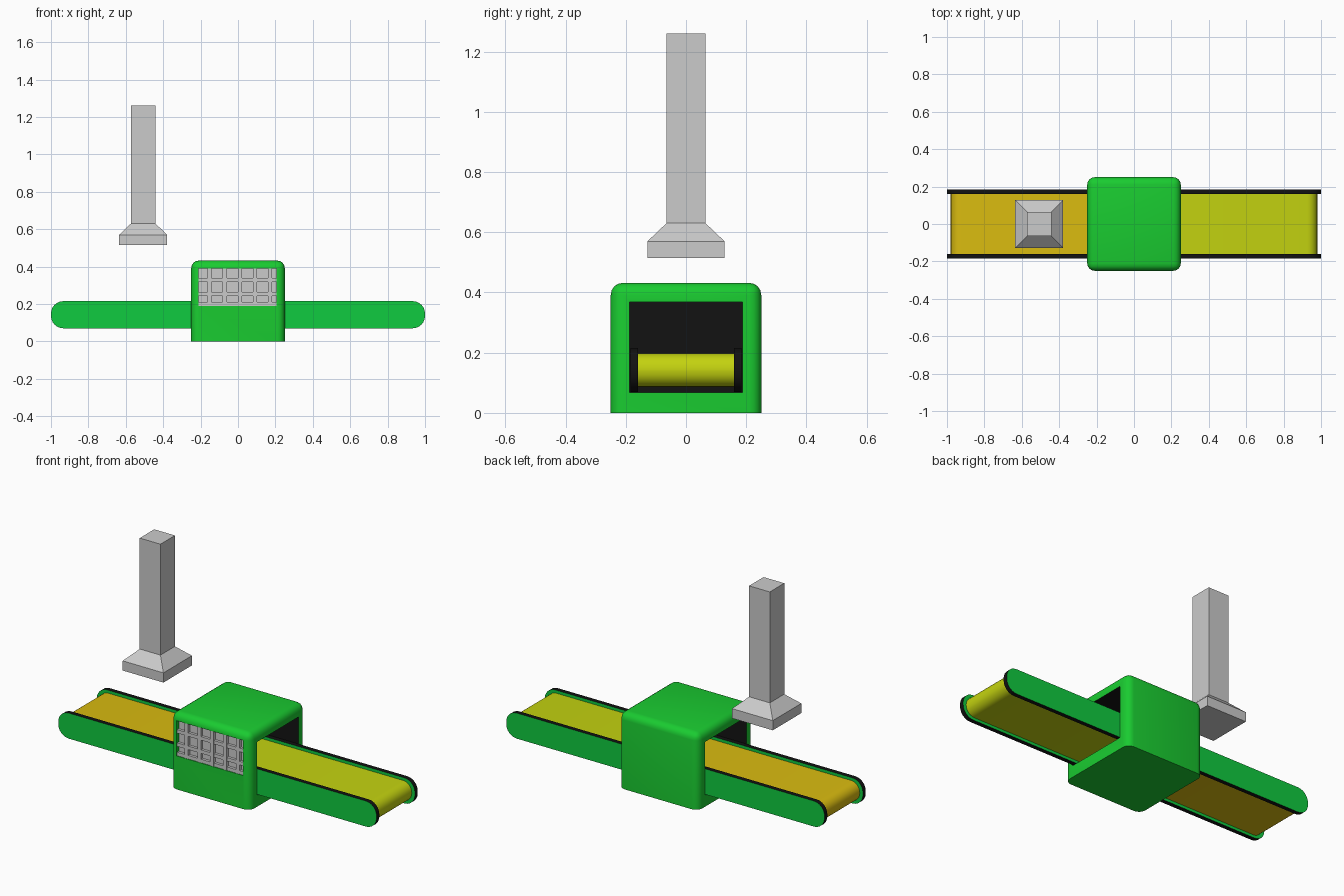
import bpy, bmesh, math
from mathutils import Matrix

if "Cube" in bpy.data.objects:
    bpy.data.objects.remove(bpy.data.objects["Cube"])


def mat(name, r, g, b):
    m = bpy.data.materials.new(name)
    m.diffuse_color = (r, g, b, 1)
    m.use_nodes = True
    m.node_tree.nodes["Principled BSDF"].inputs["Base Color"].default_value = m.diffuse_color
    return m


GREEN = mat("green", 0.01, 0.6, 0.03)
RAIL = mat("rail_green", 0.005, 0.6, 0.05)
BLACK = mat("black", 0.006, 0.006, 0.006)
ORANGE = mat("belt_in", 0.7, 0.5, 0.005)
LIME = mat("belt_out", 0.55, 0.65, 0.005)


def finish(name, bm, mats=(), smooth=False):
    bmesh.ops.recalc_face_normals(bm, faces=bm.faces)
    me = bpy.data.meshes.new(name)
    bm.to_mesh(me)
    bm.free()
    for m in mats:
        me.materials.append(m)
    ob = bpy.data.objects.new(name, me)
    bpy.context.collection.objects.link(ob)
    if smooth:
        smooth_by_angle(ob)
    return ob


def smooth_by_angle(ob):
    bpy.ops.object.select_all(action='DESELECT')
    ob.select_set(True)
    bpy.context.view_layer.objects.active = ob
    bpy.ops.object.shade_smooth_by_angle(angle=math.radians(35))


def cube(bm, x0, x1, y0, y1, z0, z1):
    m = Matrix.Translation(((x0 + x1) / 2, (y0 + y1) / 2, (z0 + z1) / 2))
    m = m @ Matrix.Diagonal((x1 - x0, y1 - y0, z1 - z0, 1))
    return bmesh.ops.create_cube(bm, size=1, matrix=m)["verts"]


def round_end(x, z0, z1, r, n=6):
    """Points up the rounded +x end of a bar, bottom to top."""
    arc = [math.pi / 2 * i / n for i in range(n + 1)]
    low = [(x - r + r * math.sin(a), z0 + r - r * math.cos(a)) for a in arc]
    return low + [(px, z0 + z1 - pz) for px, pz in reversed(low)]


def extrude_y(pts, y0, y1):
    bm = bmesh.new()
    face = bm.faces.new([bm.verts.new((x, y0, z)) for x, z in pts])
    ext = bmesh.ops.extrude_face_region(bm, geom=[face])["geom"]
    bmesh.ops.translate(bm, vec=(0, y1 - y0, 0),
                        verts=[v for v in ext if isinstance(v, bmesh.types.BMVert)])
    # the source face may be dropped by the extrude: close both ends
    bmesh.ops.holes_fill(bm, edges=[e for e in bm.edges if e.is_boundary])
    return bm


# Housing: block rounded everywhere but at the base
bm = bmesh.new()
cube(bm, -0.25, 0.25, -0.25, 0.25, 0, 0.432)
edges = [e for e in bm.edges if max(v.co.z for v in e.verts) > 0.1]
bmesh.ops.bevel(bm, geom=edges, offset=0.04, segments=4, profile=0.5, affect='EDGES')
housing = finish("housing", bm, [GREEN])

# Cutters: two dark belt mouths and the front window
bm = bmesh.new()
for x0, x1 in ((-0.4, -0.03), (0.03, 0.4)):
    cube(bm, x0, x1, -0.187, 0.187, 0.067, 0.368)
mouths = finish("mouth_cutter", bm, [BLACK])
bm = bmesh.new()
cube(bm, -0.21, 0.205, -0.3, -0.225, 0.19, 0.39)
window = finish("window_cutter", bm, [GREEN])
for cutter in (mouths, window):
    mod = housing.modifiers.new("cut", 'BOOLEAN')
    mod.object = cutter
    mod.operation = 'DIFFERENCE'
    mod.solver = 'EXACT'
    mod.material_mode = 'TRANSFER'
    bpy.context.view_layer.objects.active = housing
    bpy.ops.object.modifier_apply(modifier=mod.name)
    bpy.data.objects.remove(cutter)
smooth_by_angle(housing)

# Window: grey panel with a lattice of bars
bm = bmesh.new()
cube(bm, -0.21, 0.205, -0.231, -0.22, 0.19, 0.39)
finish("window_panel", bm)
bm = bmesh.new()
w = 0.011
for i in range(5):
    x = -0.152 + 0.081 * i
    cube(bm, x - w, x + w, -0.248, -0.23, 0.19, 0.39)
for z in (0.213, 0.253, 0.328)[1:] + (0.2,):
    cube(bm, -0.21, 0.205, -0.246, -0.23, z - w + 0.001, z + w - 0.001)
finish("window_lattice", bm)

# Side rails: green faces with a black rim
end = round_end(1.0, 0.07, 0.215, 0.066)
profile = end + [(-x, z) for x, z in reversed(end)]
for name, y0, y1 in (("front_rail", -0.185, -0.16), ("back_rail", 0.16, 0.185)):
    bm = extrude_y(profile, y0, y1)
    bmesh.ops.recalc_face_normals(bm, faces=bm.faces)
    for f in bm.faces:
        f.material_index = 0 if abs(f.normal.y) > 0.9 else 1
    finish(name, bm, [RAIL, BLACK], True)

# Belt: input half and output half
end = round_end(0.98, 0.086, 0.198, 0.054)
for name, s, m in (("input_belt", -1, ORANGE), ("output_belt", 1, LIME)):
    pts = [(0, 0.086)] + end + [(0, 0.198)]
    finish(name, extrude_y([(s * x, z) for x, z in pts], -0.161, 0.161), [m], True)

# Press: square column flaring to a foot above the input belt
bm = bmesh.new()
rings = []
for h, z in ((0.128, 0.515), (0.128, 0.57), (0.065, 0.63), (0.065, 1.26)):
    rings.append([bm.verts.new((-0.507 + h * a, h * b, z))
                  for a, b in ((-1, -1), (1, -1), (1, 1), (-1, 1))])
for lo, hi in zip(rings, rings[1:]):
    for i in range(4):
        j = (i + 1) % 4
        bm.faces.new((lo[i], lo[j], hi[j], hi[i]))
bm.faces.new(rings[0])
bm.faces.new(rings[-1])
finish("press", bm)
